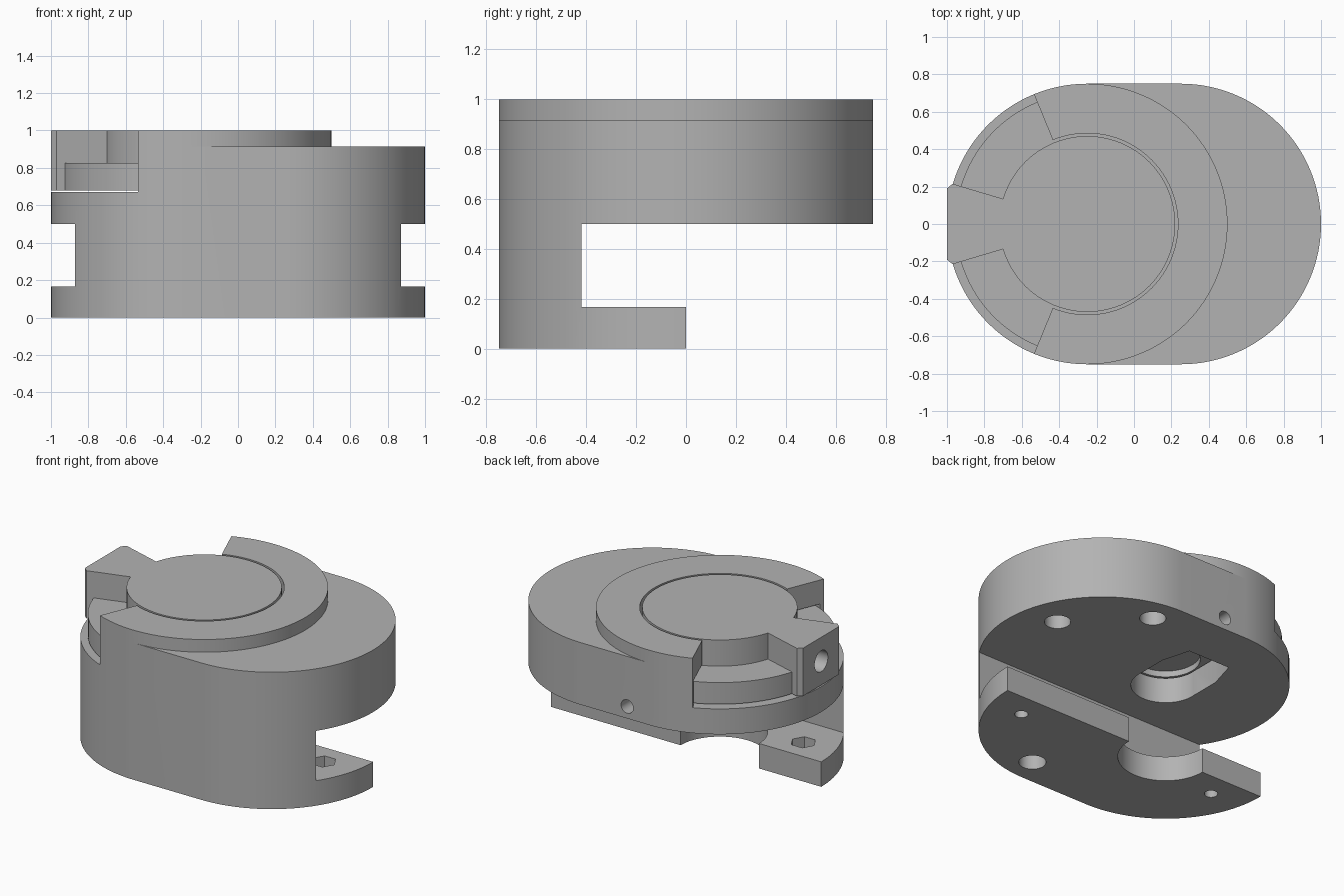
import bpy, bmesh
from math import sin, cos, pi, radians
from mathutils import Matrix

if "Cube" in bpy.data.objects:
    bpy.data.objects.remove(bpy.data.objects["Cube"])

CX = -0.25  # axis of the rotating disc

grey = bpy.data.materials.new("satin grey")
grey.diffuse_color = (0.45, 0.45, 0.45, 1)
grey.use_nodes = True
grey.node_tree.nodes["Principled BSDF"].inputs["Base Color"].default_value = grey.diffuse_color


def arc(cx, cy, r, a0, a1, n):
    return [(cx + r * cos(radians(a0 + (a1 - a0) * i / n)),
             cy + r * sin(radians(a0 + (a1 - a0) * i / n))) for i in range(n + 1)]


def circle(cx, cy, r, n=96):
    return arc(cx, cy, r, 0, 360, n)[:-1]


def rect(x0, y0, x1, y1):
    return [(x0, y0), (x1, y0), (x1, y1), (x0, y1)]


def prism(name, pts, z0, z1, matrix=None):
    bm = bmesh.new()
    f = bm.faces.new([bm.verts.new((x, y, z0)) for x, y in pts])
    res = bmesh.ops.extrude_face_region(bm, geom=[f])
    verts = [v for v in res["geom"] if isinstance(v, bmesh.types.BMVert)]
    bmesh.ops.translate(bm, vec=(0, 0, z1 - z0), verts=verts)
    bmesh.ops.recalc_face_normals(bm, faces=bm.faces[:])
    if matrix:
        bm.transform(matrix)
    me = bpy.data.meshes.new(name)
    bm.to_mesh(me)
    bm.free()
    me.materials.append(grey)
    ob = bpy.data.objects.new(name, me)
    bpy.context.collection.objects.link(ob)
    return ob


def combine(ob, other, op='DIFFERENCE'):
    m = ob.modifiers.new("boolean", 'BOOLEAN')
    m.operation, m.solver, m.object = op, 'EXACT', other
    dg = bpy.context.evaluated_depsgraph_get()
    dg.update()
    me = bpy.data.meshes.new_from_object(ob.evaluated_get(dg))
    ob.modifiers.clear()
    ob.data = me
    bpy.data.objects.remove(other)


def cut(ob, pts, z0, z1, matrix=None):
    combine(ob, prism("cutter", pts, z0, z1, matrix))


# Housing: rounded block, stepped down beside the round collar
stadium = arc(0.25, 0, 0.75, -90, 90, 64) + arc(CX, 0, 0.75, 90, 270, 64)
body = prism("housing", stadium, 0, 1)
cut(body, arc(CX, 0, 0.75, 90, -90, 64) + [(CX, -0.95), (1.2, -0.95), (1.2, 0.95), (CX, 0.95)], 0.915, 1.2)

# Side slot and the half-width lower foot
cut(body, rect(-1.2, -0.42, 1.2, 1.2), 0.167, 0.5)
cut(body, rect(-1.2, 0, 1.2, 1.2), -0.2, 0.3)
cut(body, circle(CX, 0, 0.29), -0.1, 0.3)

# Cavity for the rotor and the open sector for the lever
cut(body, circle(CX, 0, 0.72), 0.67, 0.84)
cut(body, circle(CX, 0, 0.485), 0.67, 1.2)
cut(body, [(CX, 0)] + arc(CX, 0, 1.3, 112.3, 247.7, 24), 0.67, 1.2)

# Underside opening with its keyed side
key = [(CX - 0.209, 0), (CX + 0.209, 0), (CX + 0.209, 0.22),
       (CX + 0.155, 0.41), (CX - 0.155, 0.41), (CX - 0.209, 0.22)]
cut(body, circle(CX, 0, 0.21), 0.4, 0.72)
cut(body, key, 0.4, 0.72)

# Bolt holes
for x, y in ((0.745, 0.167), (0.33, 0.57)):
    cut(body, circle(x, y, 0.08, 32), 0.4, 0.75)
cut(body, circle(0.325, -0.57, 0.083, 32), -0.1, 0.42)
for x in (-0.75, 0.75):
    cut(body, circle(x, -0.168, 0.041, 32), -0.1, 0.3)
    cut(body, circle(x, -0.168, 0.08, 6), 0.09, 0.3)

# Set screw hole in the back wall
along_y = Matrix.Translation((-0.09, 0, 0.58)) @ Matrix.Rotation(-pi / 2, 4, 'X')
cut(body, circle(0, 0, 0.045, 32), 0.3, 0.9, along_y)

# Rotor: flange, raised disc and lever
rotor = prism("rotor", circle(CX, 0, 0.705), 0.68, 0.825)
combine(rotor, prism("disc", circle(CX, 0, 0.47), 0.68, 1), 'UNION')
lever = [(CX, 0), (-0.97, 0.215), (-1, 0.19), (-1, -0.19), (-0.97, -0.215)]
combine(rotor, prism("lever", lever, 0.68, 1), 'UNION')
cut(rotor, circle(CX, 0, 0.21), 0.5, 0.72)
along_x = Matrix.Translation((0, 0, 0.84)) @ Matrix.Rotation(pi / 2, 4, 'Y')
cut(rotor, circle(0, 0, 0.07, 32), -1.1, -0.65, along_x)

# Smooth the curved walls, keep edges crisp
for ob in (body, rotor):
    bpy.ops.object.select_all(action='DESELECT')
    ob.select_set(True)
    bpy.context.view_layer.objects.active = ob
    bpy.ops.object.shade_smooth_by_angle(angle=radians(25))
